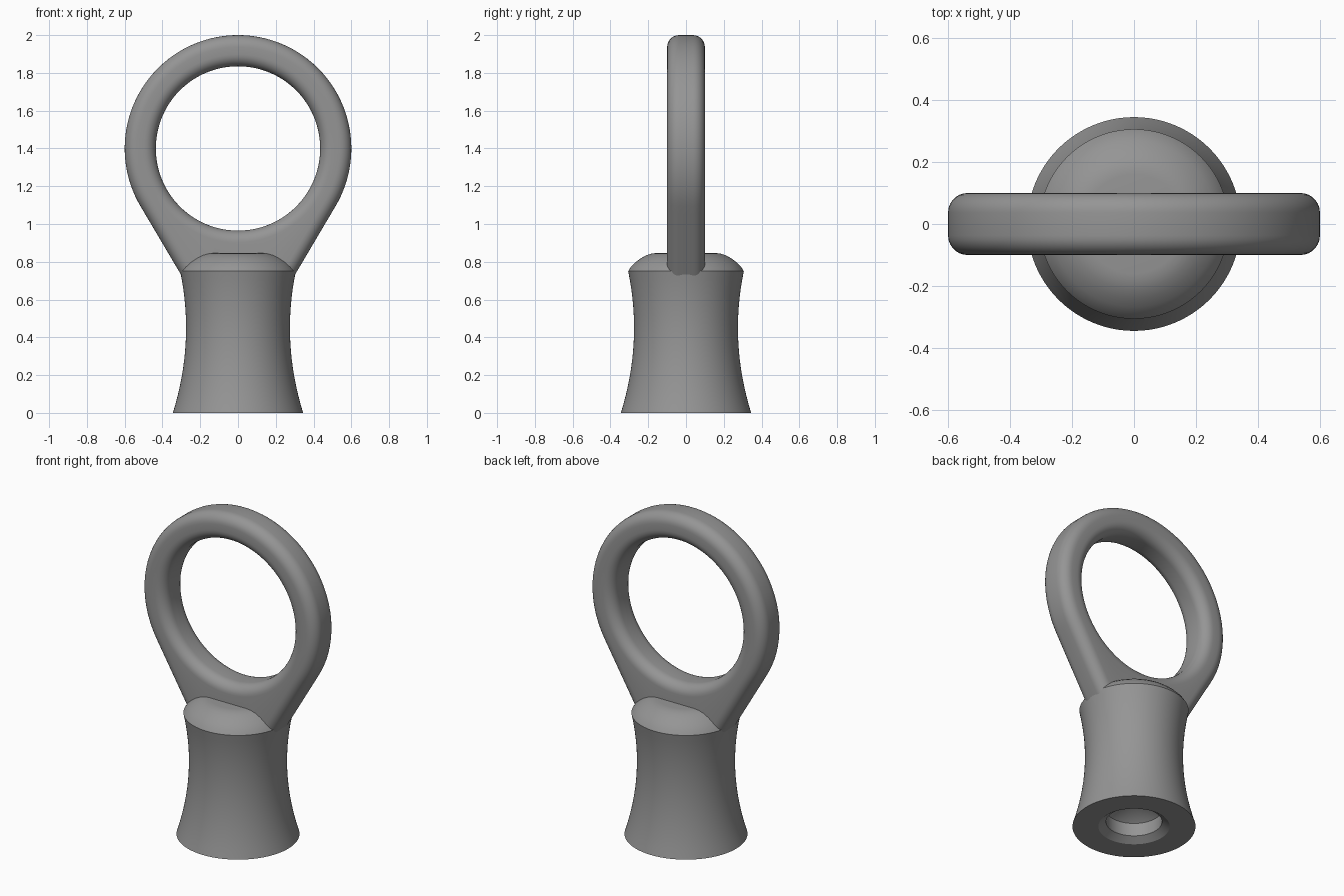
import bpy, bmesh, math

if "Cube" in bpy.data.objects:
    bpy.data.objects.remove(bpy.data.objects["Cube"])

metal = bpy.data.materials.new("grey metal")
metal.diffuse_color = (0.3, 0.3, 0.3, 1)
metal.use_nodes = True
metal.node_tree.nodes["Principled BSDF"].inputs["Base Color"].default_value = metal.diffuse_color


def finish(bm, name, angle):
    bmesh.ops.recalc_face_normals(bm, faces=bm.faces)
    mesh = bpy.data.meshes.new(name)
    bm.to_mesh(mesh)
    bm.free()
    mesh.materials.append(metal)
    ob = bpy.data.objects.new(name, mesh)
    bpy.context.collection.objects.link(ob)
    bpy.context.view_layer.objects.active = ob
    ob.select_set(True)
    bpy.ops.object.shade_smooth_by_angle(angle=math.radians(angle))
    ob.select_set(False)


def bridge(bm, loops, closed_section):
    """Skin a closed ring of equal vertex loops."""
    n, m = len(loops), len(loops[0])
    for i in range(n):
        a, b = loops[i], loops[(i + 1) % n]
        for j in range(m if closed_section else m - 1):
            k = (j + 1) % m
            bm.faces.new((a[j], a[k], b[k], b[j]))


# Waisted body with domed top and a countersunk blind bore underneath
profile = [(0.0, 0.22), (0.157, 0.11), (0.157, 0.03), (0.20, 0.0)]
for i in range(17):
    z = 0.75 * i / 16
    profile.append((0.275 + 0.345 * (z - 0.45) ** 2, z))
for x, z in [(0.292, 0.773), (0.268, 0.797), (0.24, 0.818), (0.212, 0.834),
             (0.185, 0.843), (0.16, 0.846), (0.0, 0.846)]:
    profile.append((x, z))
bm = bmesh.new()
SIDES = 96
loops = []
for i in range(SIDES):
    a = 2 * math.pi * i / SIDES
    loops.append([bm.verts.new((r * math.cos(a), r * math.sin(a), z)) for r, z in profile])
bridge(bm, loops, False)
bmesh.ops.remove_doubles(bm, verts=bm.verts, dist=1e-5)
finish(bm, "body", 28)

# Eye outline: ring arc, tangent flanks, foot buried in the body
CZ, R_OUT, R_IN, HALF, ROUND = 1.4, 0.6, 0.435, 0.1, 0.063
TANGENT = math.radians(59.4)
outline = []                                   # (x, z, normal x, normal z)
ARC = 84
for i in range(ARC + 1):                       # angle measured from straight down
    t = TANGENT + (2 * math.pi - 2 * TANGENT) * i / ARC
    nx, nz = math.sin(t), -math.cos(t)
    outline.append((R_OUT * nx, CZ + R_OUT * nz, nx, nz))
tx, tz, nx, nz = outline[0]
flank = []
for i in range(1, 13):
    d = 0.56 * i / 12
    flank.append((tx + nz * d, tz - nx * d, nx, nz))
foot_x, foot_z = flank[-1][:2]
outline += [(-x, z, -a, b) for x, z, a, b in flank]
outline += [(foot_x * s / 6, foot_z, 0, -1) for s in range(-5, 6)]
outline += flank[::-1]

# Rounded cross-section swept around the outline
STEPS = 7
bm = bmesh.new()
loops = []
for x, z, nx, nz in outline:
    t = math.atan2(x, CZ - z)
    ix, iz = math.sin(t), -math.cos(t)
    outer, inner = [], []
    for side in (-1, 1):
        for k in range(STEPS + 1):
            a = math.pi / 2 * (k / STEPS if side > 0 else 1 - k / STEPS)
            inset = ROUND * (1 - math.cos(a))
            y = side * (HALF - ROUND + ROUND * math.sin(a))
            outer.append((x - nx * inset, y, z - nz * inset))
            r = R_IN + inset
            inner.append((ix * r, y, CZ + iz * r))
    loops.append([bm.verts.new(p) for p in outer + inner[::-1]])
bridge(bm, loops, True)
finish(bm, "eye_ring", 35)
